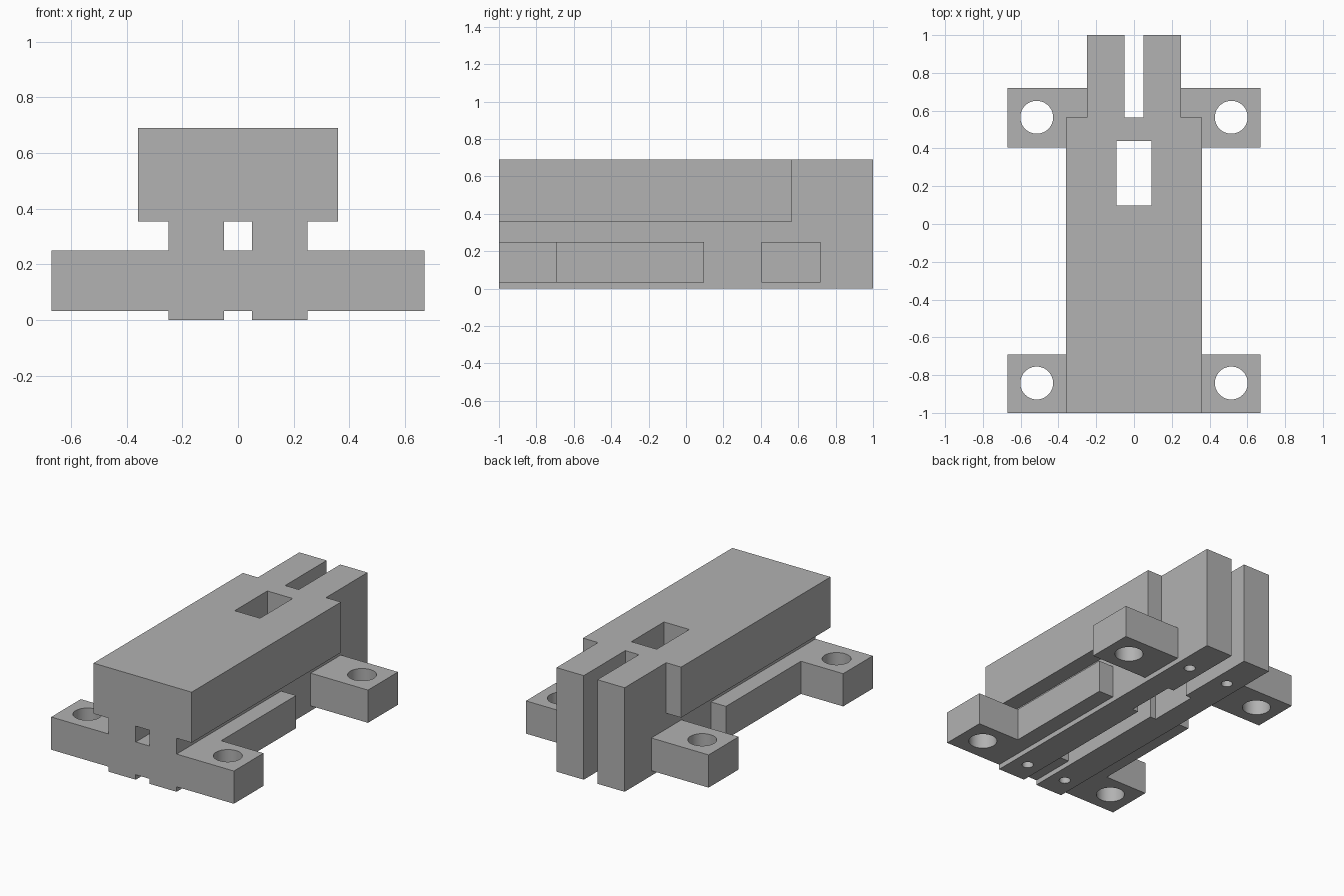
import bpy, bmesh, math
from mathutils import Vector

if "Cube" in bpy.data.objects:
    bpy.data.objects.remove(bpy.data.objects["Cube"], do_unlink=True)

grey = bpy.data.materials.new("plain grey")
grey.use_nodes = True
grey.diffuse_color = (0.445, 0.445, 0.445, 1)
grey.node_tree.nodes["Principled BSDF"].inputs["Base Color"].default_value = grey.diffuse_color


def prism(name, profile, start, end, axis):
    """Extrude a closed outline along y (outline in x, z) or z (outline in x, y)."""
    def place(a, b, t):
        return (a, t, b) if axis == "y" else (a, b, t)
    bm = bmesh.new()
    face = bm.faces.new([bm.verts.new(place(a, b, start)) for a, b in profile])
    top = bmesh.ops.extrude_face_region(bm, geom=[face])["geom"]
    shift = Vector(place(0, 0, end - start))
    bmesh.ops.translate(bm, vec=shift, verts=[v for v in top if isinstance(v, bmesh.types.BMVert)])
    bmesh.ops.recalc_face_normals(bm, faces=bm.faces)
    mesh = bpy.data.meshes.new(name)
    bm.to_mesh(mesh)
    bm.free()
    mesh.materials.append(grey)
    obj = bpy.data.objects.new(name, mesh)
    bpy.context.collection.objects.link(obj)
    return obj


def box(name, x, y, z):
    outline = [(x[0], y[0]), (x[1], y[0]), (x[1], y[1]), (x[0], y[1])]
    return prism(name, outline, z[0], z[1], "z")


def peg(name, x, y, radius, z):
    n = 48
    ring = [(x + radius * math.cos(math.tau * i / n), y + radius * math.sin(math.tau * i / n))
            for i in range(n)]
    return prism(name, ring, z[0], z[1], "z")


def combine(target, other, operation):
    mod = target.modifiers.new(operation, "BOOLEAN")
    mod.operation, mod.solver, mod.object = operation, "EXACT", other
    bpy.context.view_layer.objects.active = target
    bpy.ops.object.modifier_apply(modifier=mod.name)
    bpy.data.objects.remove(other, do_unlink=True)


def mirrored(half):
    return half + [(-x, y) for x, y in reversed(half)]


SLOT, RAIL, BODY, FOOT = 0.05, 0.25, 0.36, 0.67
ROOF, TOP, SHOULDER = 0.355, 0.69, 0.565
PLATE = (0.033, 0.25)

# Long body: two rails under a wide head, open channel between them
section = mirrored([(SLOT, ROOF), (SLOT, 0), (RAIL, 0), (RAIL, ROOF), (BODY, ROOF), (BODY, TOP)])
body = prism("slotted_body", section, -1, 1, "y")

# Rear end: slot between the prongs and narrowed shoulders
combine(body, box("prong_slot", (-SLOT, SLOT), (SHOULDER, 1.2), (-0.1, 0.9)), "DIFFERENCE")
for s in (-1, 1):
    sides = sorted((s * RAIL, s * 0.6))
    combine(body, box("shoulder_cut", sides, (SHOULDER, 1.2), (0.3, 0.9)), "DIFFERENCE")

# Front cross bar with the two side ledges
plan = mirrored([(0.2, -0.69), (0.2, 0.095), (BODY, 0.095), (BODY, -0.69), (FOOT, -0.69), (FOOT, -1)])
combine(body, prism("front_bar", plan, *PLATE, "z"), "UNION")

# Rear mounting feet
for s in (-1, 1):
    combine(body, box("rear_foot", sorted((s * 0.2, s * FOOT)), (0.405, 0.72), PLATE), "UNION")

# Window through the whole body
combine(body, box("window", (-0.093, 0.093), (0.098, 0.44), (-0.1, 0.9)), "DIFFERENCE")

# Mounting holes through the feet and blind screw holes under the rails
for s in (-1, 1):
    for y in (-0.842, 0.565):
        combine(body, peg("mount_hole", s * 0.515, y, 0.087, (-0.1, 0.4)), "DIFFERENCE")
    for y in (-0.845, 0.715):
        combine(body, peg("screw_hole", s * 0.15, y, 0.035, (-0.1, 0.3)), "DIFFERENCE")

bpy.ops.object.select_all(action="DESELECT")
body.select_set(True)
bpy.context.view_layer.objects.active = body
bpy.ops.object.shade_smooth_by_angle(angle=math.radians(30))
